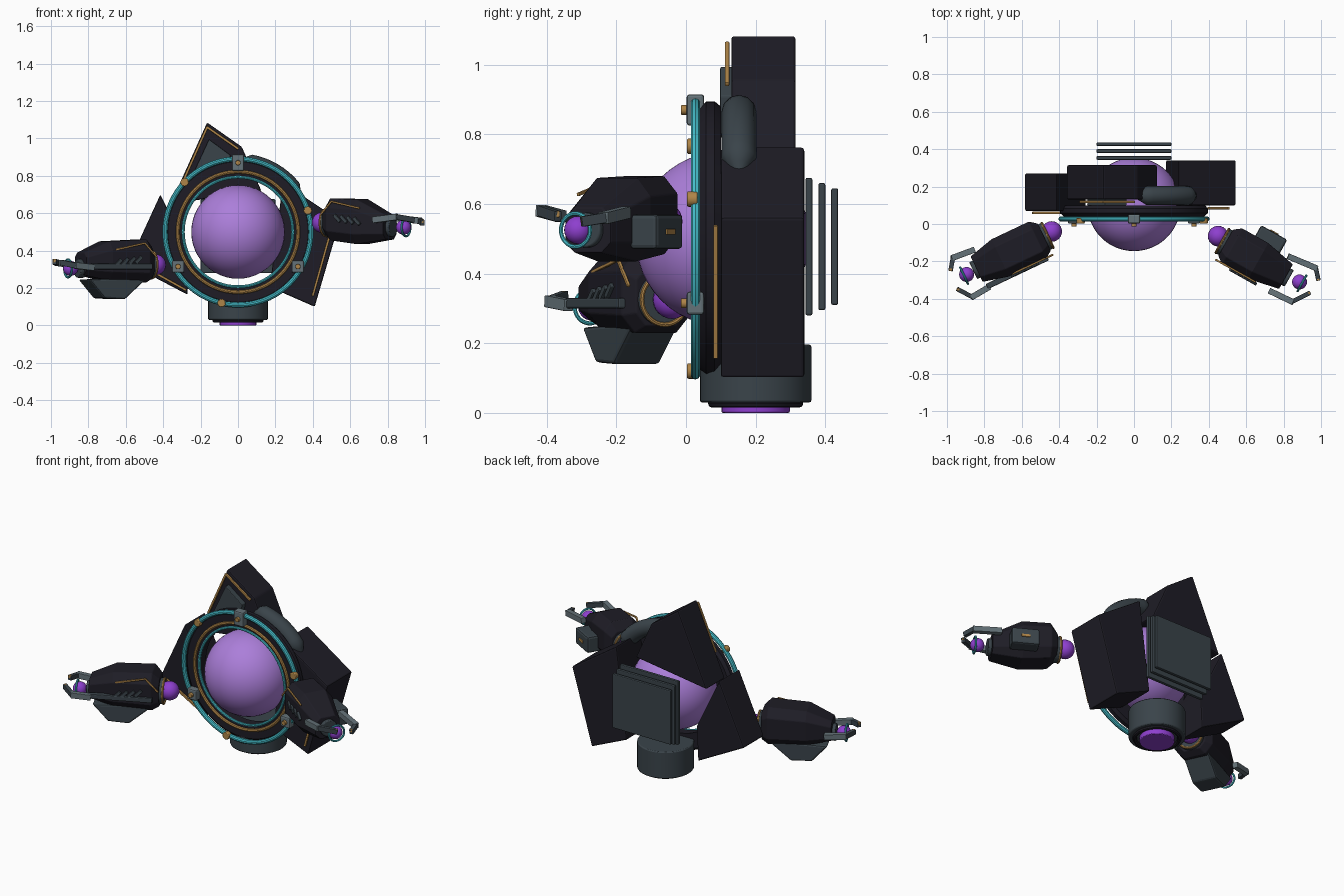
import bpy, bmesh, math
from mathutils import Vector, Matrix

if "Cube" in bpy.data.objects:
    bpy.data.objects.remove(bpy.data.objects["Cube"])

def mat(name, col):
    m = bpy.data.materials.new(name)
    m.diffuse_color = (*col, 1)
    m.use_nodes = True
    m.node_tree.nodes["Principled BSDF"].inputs["Base Color"].default_value = m.diffuse_color
    return m

DARK = mat("dark shell", (0.013, 0.012, 0.019))
SLATE = mat("slate metal", (0.042, 0.057, 0.068))
GREY = mat("grey metal", (0.13, 0.17, 0.19))
GOLD = mat("gold trim", (0.43, 0.235, 0.065))
TEAL = mat("teal glow", (0.06, 0.52, 0.60))
LILAC = mat("lilac core", (0.41, 0.21, 0.70))
PURPLE = mat("purple joint", (0.27, 0.05, 0.62))
C = Vector((0, 0, 0.5))          # centre of the rings

def finish(name, bm, m, bevel=0, smooth=False):
    bmesh.ops.recalc_face_normals(bm, faces=bm.faces)
    me = bpy.data.meshes.new(name)
    bm.to_mesh(me)
    bm.free()
    ob = bpy.data.objects.new(name, me)
    bpy.context.collection.objects.link(ob)
    me.materials.append(m)
    if bevel:
        b = ob.modifiers.new("edge", 'BEVEL')
        b.width, b.segments = bevel, 2
    if smooth:
        bpy.context.view_layer.objects.active = ob
        ob.select_set(True)
        bpy.ops.object.shade_smooth_by_angle(angle=math.radians(35))
        ob.select_set(False)
    return ob

def loft(name, rings, m, closed=False, bevel=0, smooth=False):
    bm = bmesh.new()
    vs = [[bm.verts.new(p) for p in r] for r in rings]
    n, k = len(vs), len(vs[0])
    for i in range(n if closed else n - 1):
        a, b = vs[i], vs[(i + 1) % n]
        for j in range(k):
            bm.faces.new((a[j], a[(j + 1) % k], b[(j + 1) % k], b[j]))
    if not closed:
        bm.faces.new(vs[0])
        bm.faces.new(vs[-1][::-1])
    return finish(name, bm, m, bevel, smooth)

def prism(name, pts, y0, y1, m, bevel=0.008):
    return loft(name, [[(x, y, z) for x, z in pts] for y in (y0, y1)], m, bevel=bevel)

def ring(name, c, axis, R, section, m, seg=64):
    """Revolve a (radial, axial) section about an axis through c."""
    q = Vector(axis).to_track_quat('Z', 'Y')
    rings = []
    for i in range(seg):
        t = math.tau * i / seg
        rings.append([Vector(c) + q @ Vector(((R + r) * math.cos(t), (R + r) * math.sin(t), h))
                      for r, h in section])
    return loft(name, rings, m, True, smooth=True)

def circle(r, n=10):
    return [(r * math.cos(math.tau * i / n), r * math.sin(math.tau * i / n)) for i in range(n)]

def ball(name, c, r, m, seg=24):
    bm = bmesh.new()
    bmesh.ops.create_uvsphere(bm, u_segments=seg, v_segments=seg // 2, radius=r,
                              matrix=Matrix.Translation(c))
    return finish(name, bm, m, smooth=True)

def drum(name, c, axis, r, depth, m, bevel=0.005, seg=32):
    bm = bmesh.new()
    M = Matrix.Translation(c) @ Vector(axis).to_track_quat('Z', 'Y').to_matrix().to_4x4()
    bmesh.ops.create_cone(bm, cap_ends=True, segments=seg, radius1=r, radius2=r, depth=depth, matrix=M)
    return finish(name, bm, m, bevel, True)

def box(name, c, size, m, M=Matrix(), bevel=0.005):
    bm = bmesh.new()
    bmesh.ops.create_cube(bm, size=1, matrix=M @ Matrix.Translation(c) @ Matrix.Diagonal((*size, 1)))
    return finish(name, bm, m, bevel)

def bar(name, a, b, w, h, m, bevel=0.003):
    a, b = Vector(a), Vector(b)
    d = b - a
    M = Matrix.Translation((a + b) / 2) @ d.to_track_quat('X', 'Z').to_matrix().to_4x4()
    return box(name, (0, 0, 0), (d.length + w * 0.5, w, h), m, M, bevel)

def polar(deg, r, y):
    t = math.radians(deg)
    return Vector((r * math.cos(t), y, 0.5 + r * math.sin(t)))

# Core and ring frame
ball("core", (0, 0.105, 0.5), 0.25, LILAC, 48)
FWD = (0, -1, 0)
ring("frame_ring", (0, 0.07, 0.5), FWD, 0.34,
     [(-0.05, -0.03), (0.04, -0.03), (0.055, -0.012), (0.055, 0.012), (0.035, 0.03), (-0.05, 0.03)], DARK)
ring("outer_glow_ring", (0, 0.027, 0.5), FWD, 0.39, circle(0.014), TEAL, 72)
ring("gold_ring", (0, 0.035, 0.5), FWD, 0.322, circle(0.01, 8), GOLD)
ring("inner_glow_ring", (0, 0.04, 0.5), FWD, 0.293, circle(0.008, 8), TEAL)
for a in (90, 210, 330):
    M = Matrix.Translation(polar(a, 0.37, 0.027))
    box("ring_clip", (0, 0, 0), (0.066, 0.05, 0.09 if a == 90 else 0.066), GREY, M, 0.008)
    drum("clip_bolt", polar(a, 0.37, -0.005), FWD, 0.014, 0.018, GOLD, 0.002, 16)
for a in (17, 137, 257):
    drum("ring_stud", polar(a, 0.39, 0.018), FWD, 0.022, 0.03, GOLD, 0.004, 20)

# Three shell blocks with trim
prism("top_shell", [(-0.165, 1.085), (0.02, 0.955), (0.125, 0.72), (-0.36, 0.65)], 0.13, 0.315, DARK)
prism("right_shell", [(0.41, 0.10), (0.545, 0.56), (0.24, 0.765), (0.17, 0.205)], 0.10, 0.34, DARK)
prism("left_shell", [(-0.415, 0.70), (-0.585, 0.33), (-0.27, 0.165), (-0.26, 0.38)], 0.07, 0.27, DARK)
prism("top_plate", [(-0.155, 0.995), (-0.04, 0.91), (-0.06, 0.80), (-0.25, 0.79)], 0.098, 0.135, SLATE, 0.004)
for a, b in (((-0.285, 0.118, 0.79), (-0.165, 0.118, 1.06)), ((-0.165, 0.118, 1.06), (0.0, 0.118, 0.945)),
             ((0.505, 0.085, 0.535), (0.40, 0.085, 0.16)), ((-0.54, 0.06, 0.335), (-0.28, 0.06, 0.19))):
    bar("shell_trim", a, b, 0.013, 0.013, GOLD)

# Slate conduit hugging the upper right of the frame
rings = []
for i in range(15):
    a = 30 + 58 * i / 14
    r = 0.05 * min(1, 0.35 + min(i, 14 - i) * 0.33)
    rings.append([polar(a, 0.37 + u, 0.152 + v) for u, v in circle(r, 12)])
loft("conduit", rings, SLATE, smooth=True)

# Rear cooling fins and base thruster
for i in range(3):
    box("cooling_fin", (0, 0.353 + 0.037 * i, 0.4775), (0.4, 0.02, 0.395 - 0.03 * i), SLATE)
drum("thruster_housing", (0, 0.2, 0.113), (0, 0, 1), 0.16, 0.166, SLATE, 0.006, 40)
ring("thruster_rim", (0, 0.2, 0.027), (0, 0, 1), 0.125, circle(0.012, 8), DARK, 40)
drum("thruster_core", (0, 0.2, 0.025), (0, 0, 1), 0.098, 0.05, PURPLE, 0.004)

# Arms: local x runs along the arm, local y sideways, z up
def arm(side, start, end, joint, hand, secs, back):
    start, end = Vector(start), Vector(end)
    d = (end - start).normalized()
    n = Vector((-d.y, d.x, 0))
    M = Matrix(((d.x, n.x, 0, start.x), (d.y, n.y, 0, start.y), (0, 0, 1, 0), (0, 0, 0, 1)))
    rings = []
    for u, lo, hi, w in secs:
        c, k = w * 0.4, (hi - lo) * 0.22
        rings.append([M @ Vector((u, y, z)) for y, z in (
            (-w + c, lo), (w - c, lo), (w, lo + k), (w, hi - k),
            (w - c, hi), (-w + c, hi), (-w, hi - k), (-w, lo + k))])
    loft(side + "_forearm", rings, DARK, bevel=0.004)
    jz, hz = joint[2], hand[2]
    ball(side + "_joint", joint, 0.055, PURPLE)
    drum(side + "_cuff", M @ Vector((-0.005, 0, jz)), d, 0.075, 0.03, SLATE)
    ring(side + "_cuff_ring", M @ Vector((-0.02, 0, jz)), d, 0.072, circle(0.007, 8), GOLD, 32)
    L = secs[-1][0]
    drum(side + "_wrist", M @ Vector((L, 0, hz)), d, 0.05, 0.04, SLATE)
    ball(side + "_palm", hand, 0.04, PURPLE)
    ring(side + "_palm_ring", Vector(hand) + d * 0.015, d, 0.048, circle(0.006, 8), TEAL, 32)
    # slanted vents and gold trim on the detailed face
    f = -0.113 * back
    zc = (secs[1][1] + secs[1][2]) / 2
    for i in range(4):
        u = 0.11 + 0.04 * i
        bar(side + "_vent", M @ Vector((u - 0.015, f, zc + 0.02 - i * 0.005)),
            M @ Vector((u + 0.015, f, zc - 0.01 - i * 0.005)), 0.016, 0.018, SLATE)
    pts = [(0.0, zc + 0.02), (0.07, zc + 0.095), (0.24, zc + 0.06)]
    for (u0, z0), (u1, z1) in zip(pts, pts[1:]):
        bar(side + "_trim", M @ Vector((u0, f * 0.93, z0)), M @ Vector((u1, f * 0.93, z1)), 0.01, 0.01, GOLD)
    return M

def finger(name, pts):
    bar(name, pts[0], pts[1], 0.032, 0.034, GREY)
    bar(name + "_tip", pts[1], pts[2], 0.024, 0.03, SLATE)
    bar(name + "_nail", pts[2], Vector(pts[2]) + Vector((0, 0, 0.012)), 0.014, 0.016, GOLD)

R = arm("right", (0.49, -0.10, 0), (0.81, -0.28, 0), (0.45, -0.065, 0.55), (0.885, -0.31, 0.525),
        [(0, 0.49, 0.63, 0.08), (0.04, 0.455, 0.68, 0.11), (0.2, 0.435, 0.675, 0.11), (0.37, 0.46, 0.59, 0.075)], 1)
L = arm("left", (-0.48, -0.07, 0), (-0.86, -0.25, 0), (-0.44, -0.04, 0.325), (-0.895, -0.27, 0.305),
        [(0, 0.25, 0.42, 0.08), (0.04, 0.23, 0.46, 0.11), (0.26, 0.24, 0.45, 0.11), (0.40, 0.27, 0.39, 0.075)], -1)
finger("right_outer_finger", [(0.83, -0.175, 0.575), (0.972, -0.235, 0.56), (0.985, -0.295, 0.55)])
finger("right_inner_finger", [(0.73, -0.36, 0.565), (0.845, -0.415, 0.58), (0.935, -0.37, 0.565)])
finger("left_outer_finger", [(-0.86, -0.14, 0.32), (-0.968, -0.18, 0.335), (-0.98, -0.245, 0.34)])
finger("left_inner_finger", [(-0.78, -0.34, 0.31), (-0.865, -0.39, 0.32), (-0.94, -0.35, 0.335)])

# Side pod on the right arm, belly pod and rail on the left arm
box("right_pod", (0.2, 0.13, 0.52), (0.16, 0.09, 0.10), SLATE, R, 0.012)
box("right_pod_mark", (0.2, 0.176, 0.52), (0.05, 0.008, 0.016), GOLD, R, 0.002)
belly = [(0.03, 0.26), (0.38, 0.245), (0.29, 0.145), (0.17, 0.14)]
loft("left_pod", [[L @ Vector((u, w, z)) for u, z in belly] for w in (-0.075, 0.075)], SLATE, bevel=0.01)
box("left_rail", (0.21, 0.108, 0.315), (0.36, 0.03, 0.03), SLATE, L)
